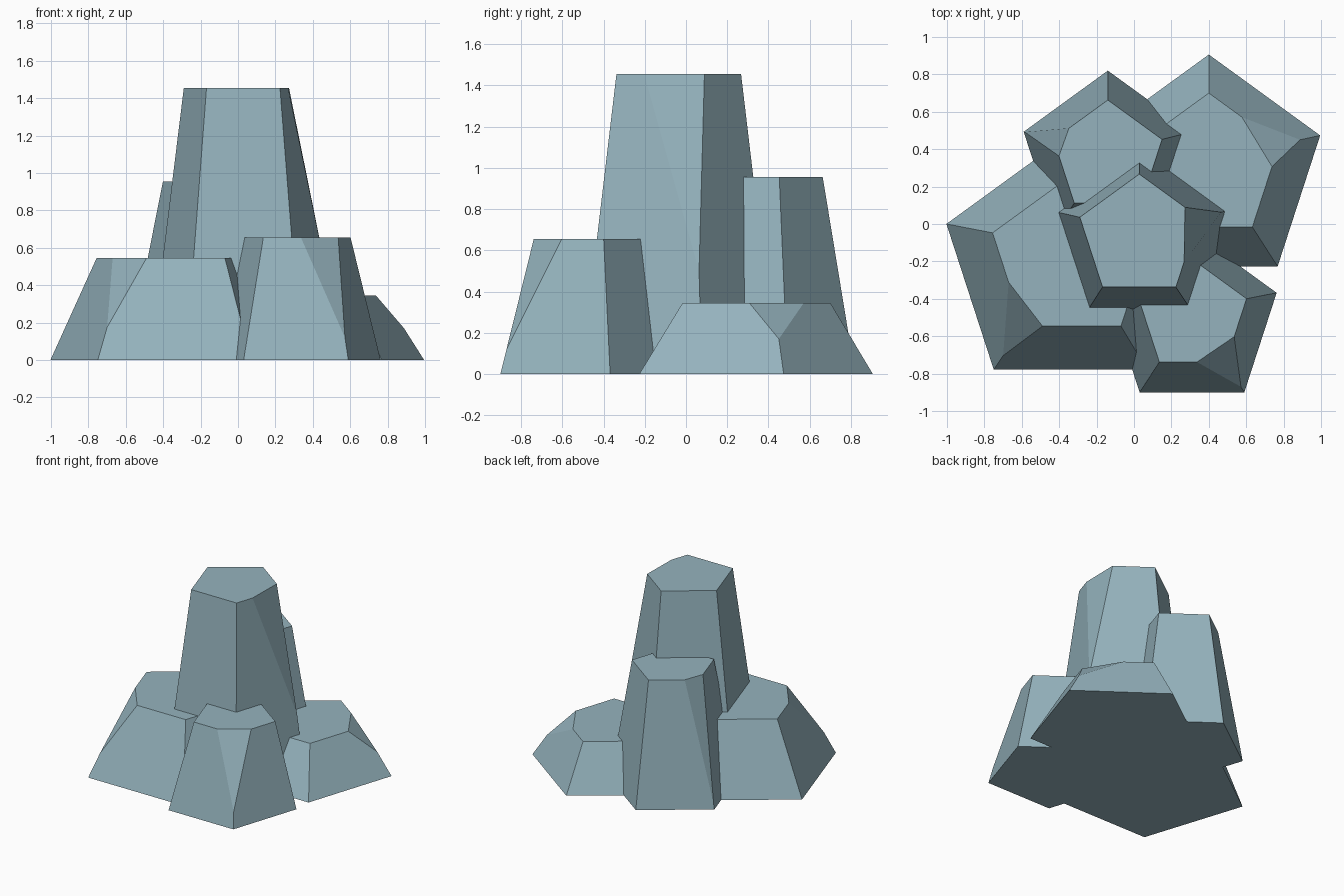
import bpy, bmesh, math
from mathutils import Vector

if "Cube" in bpy.data.objects:
    bpy.data.objects.remove(bpy.data.objects["Cube"])

stone = bpy.data.materials.new("blue_grey_stone")
stone.diffuse_color = (0.30, 0.45, 0.51, 1)
stone.use_nodes = True
stone.node_tree.nodes["Principled BSDF"].inputs["Base Color"].default_value = stone.diffuse_color


def pentagon(cx, cy, r, z):
    # corners: 0 back, 1 left, 2 front left, 3 front right, 4 right
    return [Vector((cx + r * math.cos(math.radians(90 + 72 * k)),
                    cy + r * math.sin(math.radians(90 + 72 * k)), z)) for k in range(5)]


def rock(name, base, top, height, chip):
    """Tapered five-sided column with one upper corner chipped off.
    chip = corner, fraction to previous corner, fraction to next corner, low height"""
    low, high = pentagon(*base, 0), pentagon(*top, height)
    k, to_prev, to_next, z_low = chip
    corner = high[k]
    points = low + [p for i, p in enumerate(high) if i != k]
    points += [corner.lerp(high[k - 1], to_prev),
               corner.lerp(high[(k + 1) % 5], to_next),
               low[k].lerp(corner, z_low / height)]
    bm = bmesh.new()
    for p in points:
        bm.verts.new(p)
    bmesh.ops.convex_hull(bm, input=bm.verts[:])
    bmesh.ops.dissolve_limit(bm, angle_limit=math.radians(0.5),
                             verts=bm.verts[:], edges=bm.edges[:])
    bmesh.ops.recalc_face_normals(bm, faces=bm.faces[:])
    mesh = bpy.data.meshes.new(name)
    bm.to_mesh(mesh)
    bm.free()
    mesh.materials.append(stone)
    ob = bpy.data.objects.new(name, mesh)
    bpy.context.collection.objects.link(ob)
    return ob


# tall middle column
cluster = rock("rock_cluster", (0.03, -0.085, 0.525), (0.028, -0.067, 0.334), 1.455,
               (4, 0.64, 0.23, 0.5))

# shorter rocks around it
others = [
    rock("left_rock", (-0.34, -0.215, 0.697), (-0.332, -0.185, 0.446), 0.545,
         (2, 0.47, 0.20, 0.175)),
    rock("front_rock", (0.31, -0.515, 0.476), (0.3135, -0.493, 0.303), 0.655,
         (3, 0.435, 0.40, 0.12)),
    rock("back_right_rock", (0.40, 0.28, 0.626), (0.40, 0.304, 0.396), 0.345,
         (4, 0.27, 0.53, 0.17)),
    rock("back_left_rock", (-0.14, 0.347, 0.473), (-0.14, 0.358, 0.305), 0.955,
         (1, 0.283, 0.26, 0.04)),
]

# merge everything into one solid
for ob in others:
    mod = cluster.modifiers.new("join_" + ob.name, 'BOOLEAN')
    mod.operation = 'UNION'
    mod.solver = 'EXACT'
    mod.object = ob
graph = bpy.context.evaluated_depsgraph_get()
merged = bpy.data.meshes.new_from_object(cluster.evaluated_get(graph))
cluster.modifiers.clear()
cluster.data = merged
for ob in others:
    bpy.data.objects.remove(ob)
